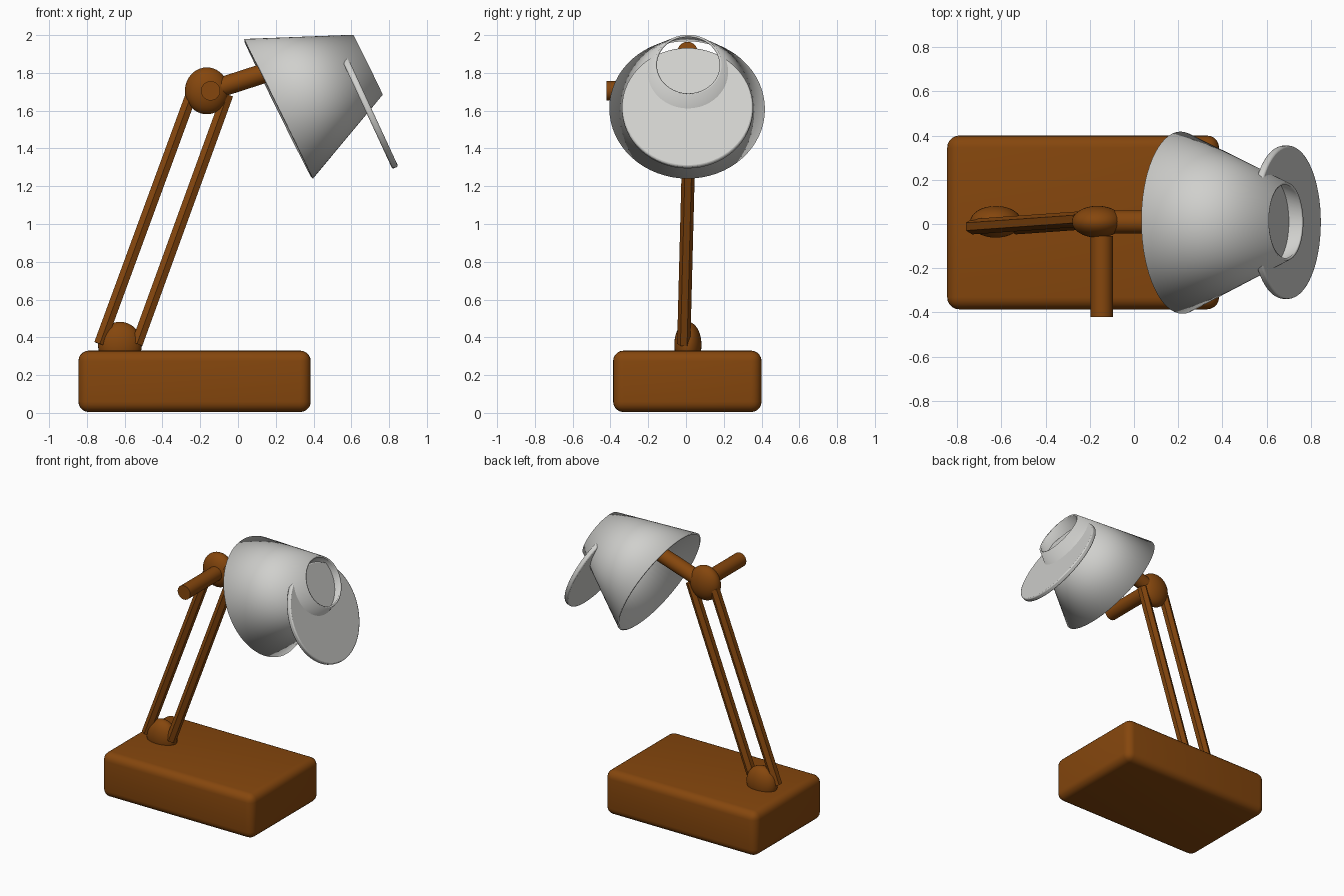
import bpy, bmesh
from math import radians
from mathutils import Vector, Matrix

cube = bpy.data.objects.get("Cube")
if cube:
    bpy.data.objects.remove(cube, do_unlink=True)


def material(name, rgb):
    mat = bpy.data.materials.new(name)
    mat.use_nodes = True
    mat.diffuse_color = (*rgb, 1)
    mat.node_tree.nodes["Principled BSDF"].inputs["Base Color"].default_value = (*rgb, 1)
    return mat


brown = material("brown", (0.235, 0.062, 0.004))
grey = material("light grey", (0.63, 0.63, 0.61))


def finish(name, bm, mat, smooth=True):
    """Turn a bmesh into a coloured object."""
    bmesh.ops.recalc_face_normals(bm, faces=bm.faces)
    mesh = bpy.data.meshes.new(name)
    bm.to_mesh(mesh)
    bm.free()
    mesh.materials.append(mat)
    obj = bpy.data.objects.new(name, mesh)
    bpy.context.collection.objects.link(obj)
    bpy.ops.object.select_all(action='DESELECT')
    obj.select_set(True)
    bpy.context.view_layer.objects.active = obj
    if smooth:
        bpy.ops.object.shade_smooth_by_angle(angle=radians(35))
    return obj


def rod(name, start, end, r1, r2, mat, sides=48, caps=True, smooth=True):
    """Cylinder or cone from start to end, with a corner turned towards +y."""
    start, end = Vector(start), Vector(end)
    z = (end - start).normalized()
    side = Vector((0, 1, 0)) if abs(z.y) < 0.9 else Vector((1, 0, 0))
    y = (side - z * side.dot(z)).normalized()
    x = y.cross(z)
    frame = Matrix((x, y, z)).transposed().to_4x4()
    bm = bmesh.new()
    bmesh.ops.create_cone(bm, cap_ends=caps, segments=sides, radius1=r1, radius2=r2,
                          depth=(end - start).length,
                          matrix=Matrix.Translation((start + end) / 2) @ frame)
    return finish(name, bm, mat, smooth)


def joint(name, centre, size):
    """Flattened ball."""
    bm = bmesh.new()
    bmesh.ops.create_uvsphere(bm, u_segments=32, v_segments=20, radius=1,
                              matrix=Matrix.Translation(centre) @ Matrix.Diagonal((*size, 1)))
    return finish(name, bm, brown)


# Rounded base block
bm = bmesh.new()
bmesh.ops.create_cube(bm, size=1, matrix=Matrix.Translation((-0.23, 0.007, 0.167))
                      @ Matrix.Diagonal((1.23, 0.786, 0.325, 1)))
bmesh.ops.bevel(bm, geom=bm.edges[:], offset=0.055, segments=5, profile=0.5,
                affect='EDGES')
finish("base", bm, brown)

# Joints
joint("lower_joint", (-0.625, 0.01, 0.36), (0.116, 0.072, 0.122))
joint("upper_joint", (-0.165, 0.01, 1.705), (0.116, 0.072, 0.124))

# Pair of parallel six-sided arms
for name, low, high in (("rear_arm", -0.732, -0.247), ("front_arm", -0.535, -0.055)):
    rod(name, (low, -0.012, 0.365), (high, 0.022, 1.685), 0.035, 0.035, brown,
        sides=6, smooth=False)

# Side handle and the rod that carries the shade
rod("handle", (-0.145, -0.42, 1.705), (-0.145, -0.055, 1.705), 0.051, 0.051, brown)
rod("shade_rod", (-0.165, 0.01, 1.7), (0.5, 0.008, 1.915), 0.052, 0.052, brown)

# Hollow cone shade, open at both ends
shade = rod("shade", (0.215, 0.006, 1.61), (0.688, 0.012, 1.843), 0.412, 0.177, grey,
            sides=64, caps=False)
wall = shade.modifiers.new("wall", 'SOLIDIFY')
wall.thickness = 0.012
wall.offset = -1

# Tilted disc cutting through the shade
centre, normal = Vector((0.687, 0.008, 1.613)), Vector((0.907, 0, 0.42))
disc = rod("disc", centre - normal * 0.017, centre + normal * 0.017, 0.347, 0.347, grey,
           sides=64)
edge = disc.modifiers.new("edge", 'BEVEL')
edge.width = 0.008
edge.segments = 2
